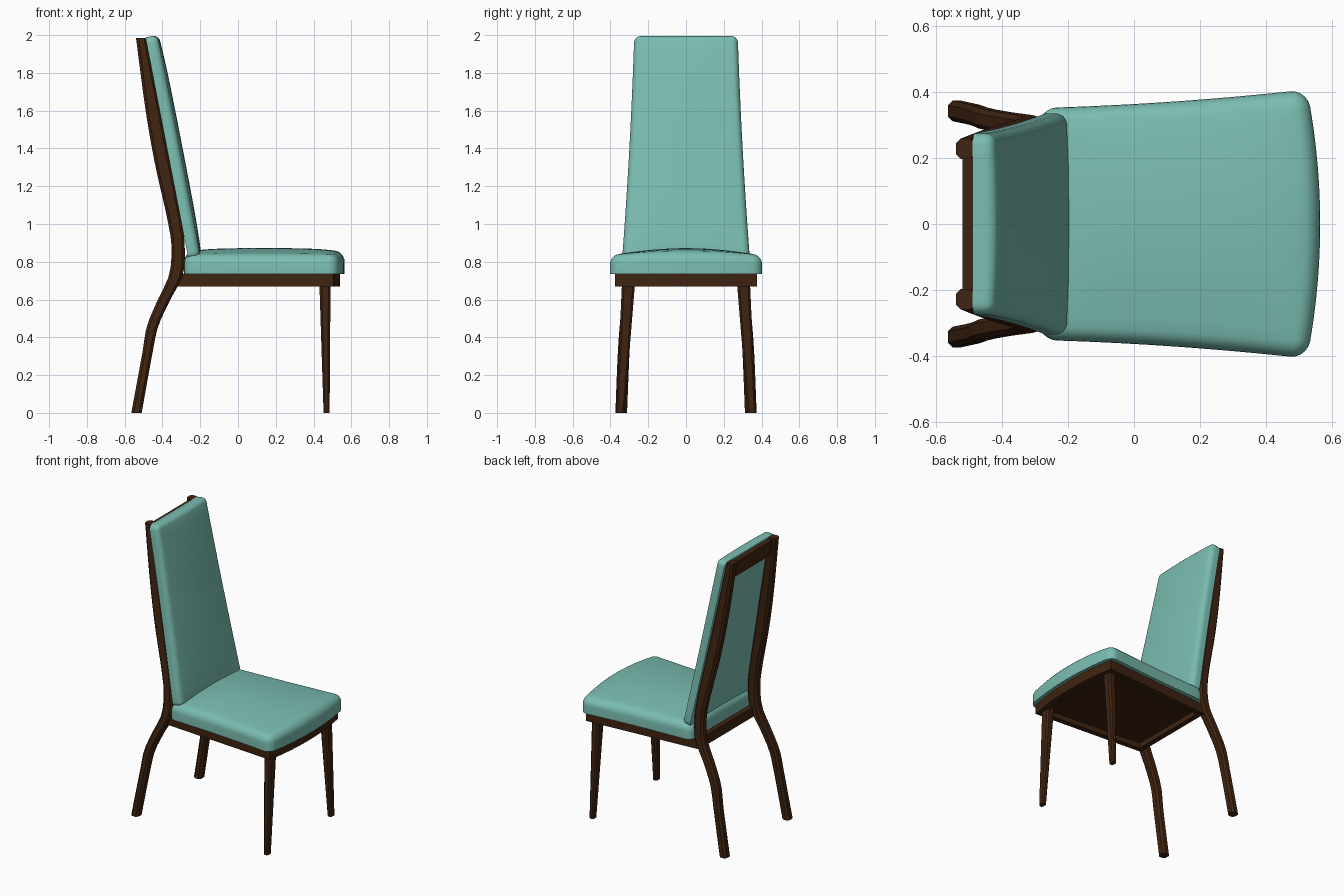
import bpy, bmesh, math

if "Cube" in bpy.data.objects:
    bpy.data.objects.remove(bpy.data.objects["Cube"])


def material(name, rgb):
    m = bpy.data.materials.new(name)
    m.diffuse_color = (*rgb, 1)
    m.use_nodes = True
    m.node_tree.nodes["Principled BSDF"].inputs["Base Color"].default_value = m.diffuse_color
    return m


teal = material("teal upholstery", (0.195, 0.51, 0.44))
wood = material("dark brown wood", (0.05, 0.0175, 0.0055))


def finish(bm, name, mat, angle=40):
    bmesh.ops.recalc_face_normals(bm, faces=bm.faces)
    me = bpy.data.meshes.new(name)
    bm.to_mesh(me)
    bm.free()
    me.materials.append(mat)
    ob = bpy.data.objects.new(name, me)
    bpy.context.collection.objects.link(ob)
    bpy.ops.object.select_all(action='DESELECT')
    bpy.context.view_layer.objects.active = ob
    ob.select_set(True)
    bpy.ops.object.shade_smooth_by_angle(angle=math.radians(angle))
    return ob


def loft(bm, rings):
    """Bridge equal rings of points, closing each end with a fan or face."""
    vr = [[bm.verts.new(p) for p in r] for r in rings]
    n = len(vr[0])
    for a, b in zip(vr, vr[1:]):
        for i in range(n):
            j = (i + 1) % n
            bm.faces.new((a[i], a[j], b[j], b[i]))
    bm.faces.new(vr[0])
    bm.faces.new(vr[-1])


def rounded_rect(hx, hy, r, side=12, arc=5):
    pts = []
    corners = [(1, 1), (-1, 1), (-1, -1), (1, -1)]
    for k, (sx, sy) in enumerate(corners):
        cx, cy = sx * (hx - r), sy * (hy - r)
        for i in range(arc + 1):
            t = math.pi / 2 * (k + i / arc)
            pts.append((cx + r * math.cos(t), cy + r * math.sin(t)))
        nx, ny = corners[(k + 1) % 4]
        t = math.pi / 2 * (k + 1)
        x0, y0 = pts[-1]
        x1 = nx * (hx - r) + r * math.cos(t)
        y1 = ny * (hy - r) + r * math.sin(t)
        pts += [(x0 + (x1 - x0) * i / side, y0 + (y1 - y0) * i / side) for i in range(1, side)]
    return pts


def cushion(name, hx, hy, corner, thick, edge, dome, warp):
    """Padded slab: straight side, rolled edge, then a shallow dome."""
    def ring(inset, h, scale=1.0):
        out = []
        for x, y in rounded_rect(hx - inset, hy - inset, max(corner - inset, 0.006)):
            a, b = x * scale / hx, y * scale / hy
            lift = dome * max(0, 1 - b * b) * max(0, 1 - 0.6 * a ** 4) * (h / thick)
            out.append(warp(a, b, h + lift))
        return out
    rings = [ring(0, 0), ring(0, thick - edge)]
    for i in range(1, 6):
        t = math.pi / 2 * i / 5
        rings.append(ring(edge * (1 - math.cos(t)), thick - edge * (1 - math.sin(t))))
    rings += [ring(edge, thick, s) for s in (0.9, 0.75, 0.55, 0.35, 0.15, 0.02)]
    bm = bmesh.new()
    loft(bm, rings)
    return finish(bm, name, teal)


# Seat cushion: widens to the front, bowed front edge
def seat_warp(a, b, h):
    t = (a + 1) / 2
    half = 0.352 + 0.022 * t + 0.034 * t * t
    return (-0.285 + 0.81 * t + 0.04 * (1 - b * b) * t, b * half, 0.735 + h)


cushion("seat_cushion", 0.405, 0.38, 0.05, 0.10, 0.045, 0.037, seat_warp)


# Backrest cushion: leaning slab tapering to the top
def back_warp(a, b, h):
    t = (a + 1) / 2
    half = 0.338 - 0.09 * t + 0.026 * t * t
    return (-0.262 - 0.228 * t + h, b * half, 0.812 + 1.176 * t + 0.19 * h)


cushion("backrest_cushion", 0.59, 0.30, 0.035, 0.062, 0.03, 0.018, back_warp)

# Seat frame: bowed front, recessed underside
bm = bmesh.new()
outline = [(-0.32, -0.315), (-0.32, 0.315)]
for i in range(13):
    b = 1 - i / 6
    outline.append((0.505 + 0.035 * (1 - b * b), 0.375 * b))
face = bm.faces.new([bm.verts.new((x, y, 0.67)) for x, y in outline])
top = bmesh.ops.extrude_face_region(bm, geom=[face], use_keep_orig=True)
bmesh.ops.translate(bm, vec=(0, 0, 0.068),
                    verts=[g for g in top["geom"] if isinstance(g, bmesh.types.BMVert)])
bmesh.ops.recalc_face_normals(bm, faces=bm.faces)
under = [f for f in bm.faces if f.calc_center_median().z < 0.671]
bmesh.ops.inset_region(bm, faces=under, thickness=0.05)
inner = min((f for f in bm.faces if len(f.verts) > 4), key=lambda f: f.calc_center_median().z)
pit = bmesh.ops.extrude_face_region(bm, geom=[inner])
bmesh.ops.translate(bm, vec=(0, 0, 0.035),
                    verts=[g for g in pit["geom"] if isinstance(g, bmesh.types.BMVert)])
if inner.is_valid:
    bmesh.ops.delete(bm, geom=[inner], context='FACES_ONLY')
finish(bm, "seat_frame", wood, 30)


# Legs: chamfered square sections stacked in height
def section(x0, x1, y, hw, z, c=0.014):
    return [(x0 + c, y - hw, z), (x1 - c, y - hw, z), (x1, y - hw + c, z), (x1, y + hw - c, z),
            (x1 - c, y + hw, z), (x0 + c, y + hw, z), (x0, y + hw - c, z), (x0, y - hw + c, z)]


def spline(keys, z):
    """Smooth (Hermite) value of each column at height z."""
    i = max(k for k in range(len(keys) - 1) if keys[k][0] <= z + 1e-6)
    p, q = keys[i], keys[i + 1]
    o, s = keys[max(i - 1, 0)], keys[min(i + 2, len(keys) - 1)]
    d = q[0] - p[0]
    t = (z - p[0]) / d
    res = []
    for c in range(1, len(p)):
        m0 = (q[c] - o[c]) / (q[0] - o[0]) * d
        m1 = (s[c] - p[c]) / (s[0] - p[0]) * d
        res.append((2*t**3 - 3*t*t + 1) * p[c] + (t**3 - 2*t*t + t) * m0
                   + (3*t*t - 2*t**3) * q[c] + (t**3 - t*t) * m1)
    return res


# Rear post keys: height, back x, front x, centre y
post = [(0, -0.565, -0.510, 0.343), (0.32, -0.506, -0.452, 0.330), (0.46, -0.482, -0.422, 0.320),
        (0.60, -0.424, -0.358, 0.308), (0.73, -0.365, -0.292, 0.299), (0.88, -0.352, -0.282, 0.293),
        (1.02, -0.373, -0.298, 0.285), (1.32, -0.440, -0.357, 0.265), (1.60, -0.489, -0.411, 0.248),
        (1.985, -0.540, -0.484, 0.228)]

for sign, side in ((-1, "right"), (1, "left")):
    bm = bmesh.new()
    rings = []
    for i in range(37):
        z = 1.985 * i / 36
        x0, x1, y = spline(post, z)
        rings.append(section(x0, x1, sign * y, 0.031, z))
    loft(bm, rings)
    finish(bm, "rear_leg_post_" + side, wood)
    bm = bmesh.new()
    loft(bm, [section(0.453, 0.485, sign * 0.348, 0.022, 0, 0.008),
              section(0.430, 0.490, sign * 0.303, 0.035, 0.71, 0.012)])
    finish(bm, "front_leg_" + side, wood, 30)

# Top rail joining the two posts behind the backrest
bm = bmesh.new()
loft(bm, [[(x0, y, 1.86), (x1, y, 1.86), (x1 - 0.022, y, 1.975), (x0 - 0.022, y, 1.975)]
          for y in (-0.22, 0.22) for x0, x1 in [(-0.498, -0.46)]])
finish(bm, "back_top_rail", wood, 30)
